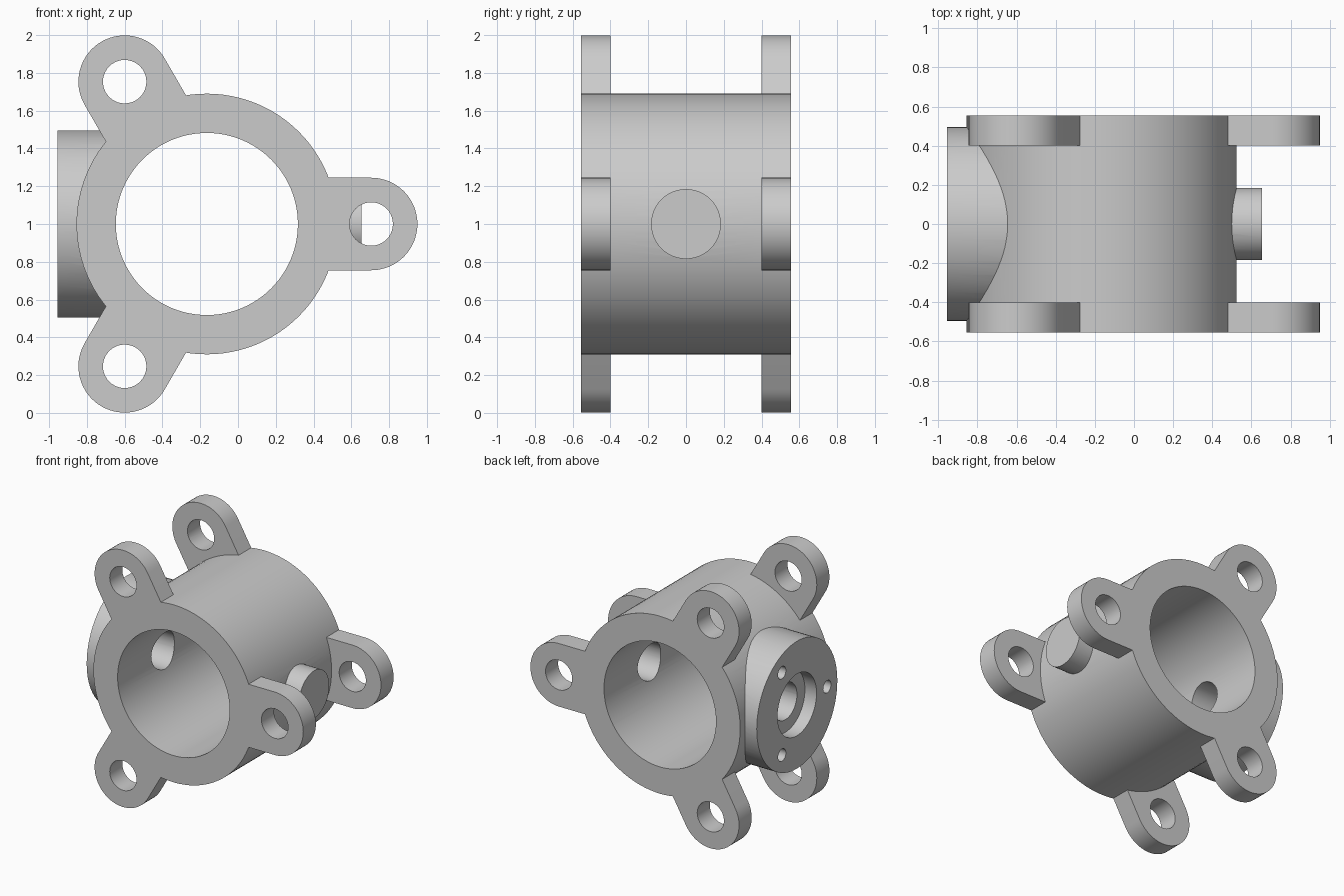
import bpy, bmesh, math
from mathutils import Matrix, Vector

if "Cube" in bpy.data.objects:
    bpy.data.objects.remove(bpy.data.objects["Cube"])

CX, CZ = -0.165, 1.0          # bore axis (runs along y)
HULL_R, BORE_R, HALF = 0.69, 0.482, 0.555
LUG_D, LUG_R, LUG_HOLE, LUG_Y = 0.87, 0.245, 0.115, 0.40


def new_object(name, bm):
    bmesh.ops.recalc_face_normals(bm, faces=bm.faces)
    mesh = bpy.data.meshes.new(name)
    bm.to_mesh(mesh)
    bm.free()
    obj = bpy.data.objects.new(name, mesh)
    bpy.context.collection.objects.link(obj)
    return obj


def cylinder(name, axis, r, a, b, c1, c2, n=64):
    """Cylinder from a to b along axis; c1, c2 are the (x or y) and z centre."""
    bm = bmesh.new()
    rot = Matrix.Rotation(math.pi / 2, 4, 'Y' if axis == 'X' else 'X')
    mid = (a + b) / 2
    loc = Vector((mid, c1, c2)) if axis == 'X' else Vector((c1, mid, c2))
    bmesh.ops.create_cone(bm, cap_ends=True, segments=n, radius1=r, radius2=r,
                          depth=b - a, matrix=Matrix.Translation(loc) @ rot)
    return new_object(name, bm)


def lug(name, angle, y0, y1):
    """Round-ended ear starting inside the housing wall."""
    pts = [(0.52, -LUG_R)]
    for i in range(33):
        t = -math.pi / 2 + math.pi * i / 32
        pts.append((LUG_D + LUG_R * math.cos(t), LUG_R * math.sin(t)))
    pts.append((0.52, LUG_R))
    c, s = math.cos(angle), math.sin(angle)
    bm = bmesh.new()
    f = bm.faces.new([bm.verts.new((CX + u * c - v * s, y0, CZ + u * s + v * c))
                      for u, v in pts])
    ext = bmesh.ops.extrude_face_region(bm, geom=[f])
    bmesh.ops.translate(bm, vec=(0, y1 - y0, 0),
                        verts=[v for v in ext['geom'] if isinstance(v, bmesh.types.BMVert)])
    return new_object(name, bm)


def combine(target, tool, operation):
    mod = target.modifiers.new("join", 'BOOLEAN')
    mod.operation, mod.solver, mod.object = operation, 'EXACT', tool
    bpy.context.view_layer.objects.active = target
    bpy.ops.object.modifier_apply(modifier=mod.name)
    bpy.data.objects.remove(tool)


# Main housing barrel
housing = cylinder("housing", 'Y', HULL_R, -HALF, HALF, CX, CZ, 96)

# Side boss on the left, closed stub on the right
combine(housing, cylinder("boss", 'X', 0.495, -0.955, -0.4, 0, CZ, 80), 'UNION')
combine(housing, cylinder("stub", 'X', 0.185, 0.3, 0.655, 0, CZ, 48), 'UNION')

# Three mounting ears at each end
angles = [math.radians(d) for d in (0, 120, 240)]
for a in angles:
    for y0, y1 in ((-HALF, -LUG_Y), (LUG_Y, HALF)):
        combine(housing, lug("ear", a, y0, y1), 'UNION')

# Main bore
combine(housing, cylinder("bore", 'Y', BORE_R, -1, 1, CX, CZ, 96), 'DIFFERENCE')

# Ear holes, cut only through the ears
for a in angles:
    x, z = CX + LUG_D * math.cos(a), CZ + LUG_D * math.sin(a)
    for y0, y1 in ((-0.7, -0.39), (0.39, 0.7)):
        combine(housing, cylinder("ear_hole", 'Y', LUG_HOLE, y0, y1, x, z, 40), 'DIFFERENCE')

# Cross passage, counterbore and three screw holes in the boss face
combine(housing, cylinder("passage", 'X', 0.142, -1.1, 0.6, 0, CZ, 48), 'DIFFERENCE')
combine(housing, cylinder("counterbore", 'X', 0.24, -1.1, -0.855, 0, CZ, 56), 'DIFFERENCE')
for d in (60, 180, 300):
    t = math.radians(d)
    combine(housing, cylinder("screw_hole", 'X', 0.048, -1.1, -0.80,
                              0.37 * math.cos(t), CZ + 0.37 * math.sin(t), 24), 'DIFFERENCE')

# Smooth curved walls, crisp edges
bpy.ops.object.select_all(action='DESELECT')
housing.select_set(True)
bpy.context.view_layer.objects.active = housing
bpy.ops.object.shade_smooth_by_angle(angle=math.radians(30))
